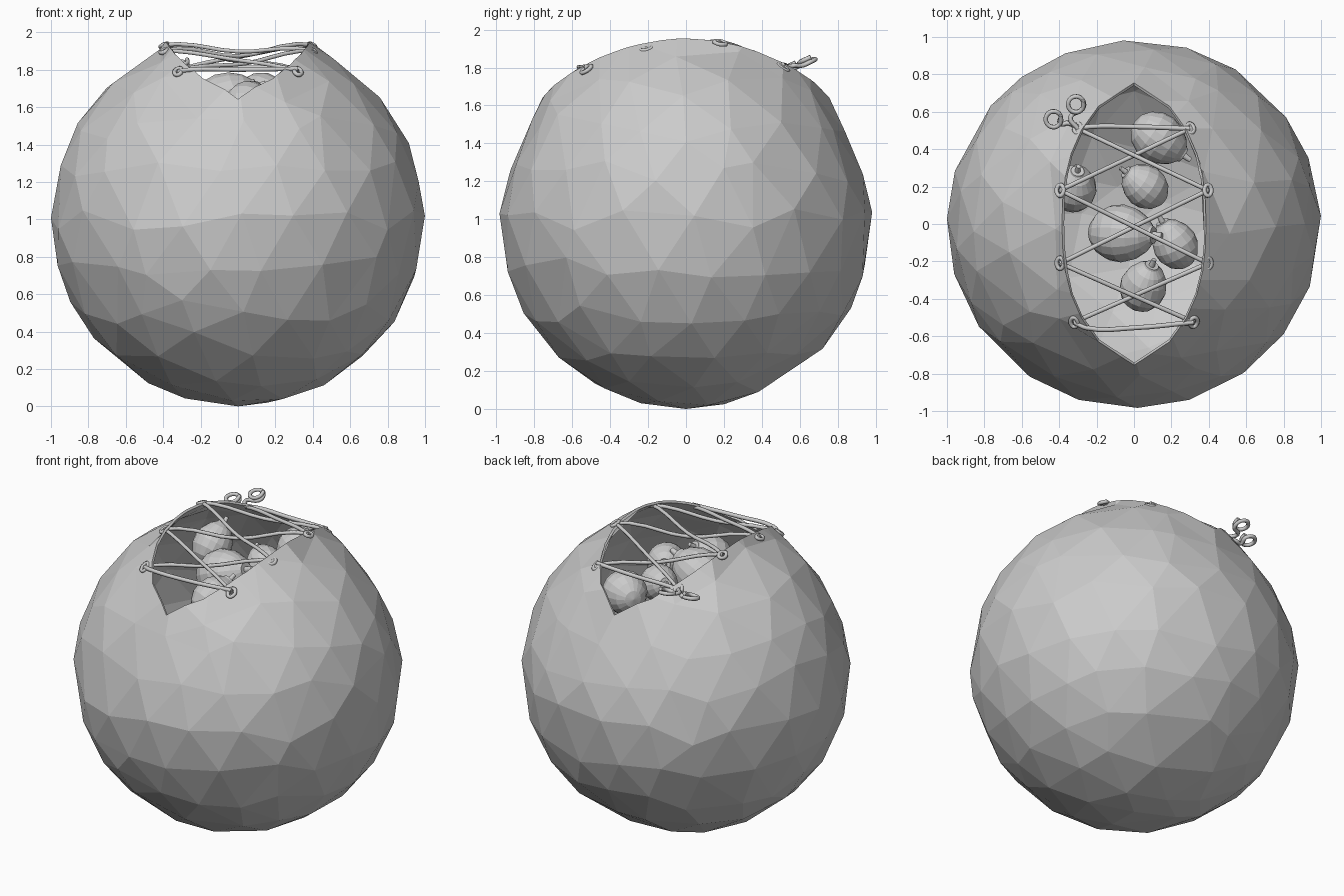
import bpy, bmesh, math, random
from mathutils import Vector

if "Cube" in bpy.data.objects:
    bpy.data.objects.remove(bpy.data.objects["Cube"])

random.seed(4)


def link(name, mesh):
    ob = bpy.data.objects.new(name, mesh)
    bpy.context.collection.objects.link(ob)
    return ob


def dome_z(x, y):
    return 1 + math.sqrt(max(0, 1 - x * x - (y / 0.985) ** 2))


def rim_z(x, y):
    return dome_z(x, y) + 0.03 * max(0, 1 - (y / 0.75) ** 2)


# --- round sack: slightly irregular low-poly ball, flattened front and back near the top ---
bm = bmesh.new()
bmesh.ops.create_icosphere(bm, subdivisions=3, radius=1)
for v in bm.verts:
    if abs(v.co.z) < 0.99:
        v.co += Vector([random.uniform(-0.06, 0.06) for _ in range(3)])
    v.co.normalize()
for i, size in ((0, 1.0), (1, 0.985), (2, 1.0)):
    m = max(abs(v.co[i]) for v in bm.verts)
    for v in bm.verts:
        v.co[i] *= size / m
for v in bm.verts:
    v.co.z += 1
    v.co.y *= 1 - 0.04 * math.exp(-((v.co.z - 1.42) / 0.22) ** 2)
mesh = bpy.data.meshes.new("sack")
bm.to_mesh(mesh)
bm.free()
sack = link("sack", mesh)

# --- pointed oval cutter for the mouth ---
ys = [-0.755 + 1.51 * i / 12 for i in range(13)]
half = lambda y: 0.385 * max(0, 1 - abs(y / 0.755) ** 2.5) ** 0.7
outline = [(half(y), y) for y in ys] + [(-half(y), y) for y in ys[-2:0:-1]]
bm = bmesh.new()
face = bm.faces.new([bm.verts.new((x, y, 0.9)) for x, y in outline])
ext = bmesh.ops.extrude_face_region(bm, geom=[face])
for g in ext["geom"]:
    if isinstance(g, bmesh.types.BMVert):
        g.co.z = 2.3
bmesh.ops.recalc_face_normals(bm, faces=bm.faces[:])
mesh = bpy.data.meshes.new("mouth_cutter")
bm.to_mesh(mesh)
bm.free()
cutter = link("mouth_cutter", mesh)
cutter.hide_render = True
mod = sack.modifiers.new("mouth", "BOOLEAN")
mod.object = cutter
mod.operation = 'DIFFERENCE'
mod.solver = 'EXACT'
deps = bpy.context.evaluated_depsgraph_get()
cut_mesh = bpy.data.meshes.new_from_object(sack.evaluated_get(deps))
sack.modifiers.clear()
sack.data = cut_mesh
bpy.data.objects.remove(cutter)

# remove the pit left by the cut, lift the lips, give the skin thickness
bm = bmesh.new()
bm.from_mesh(cut_mesh)
pit = [f for f in bm.faces
       if (f.calc_center_median() - Vector((0, 0, 1))).length < 0.87 or
       (abs(f.normal.z) < 0.02 and min(v.co.z for v in f.verts) < 0.95 and max(v.co.z for v in f.verts) > 1.5)]
bmesh.ops.delete(bm, geom=pit, context='FACES')
for v in {v for e in bm.edges if e.is_boundary for v in e.verts}:
    v.co.z = rim_z(v.co.x, v.co.y)
bm.to_mesh(cut_mesh)
bm.free()
sol = sack.modifiers.new("skin", "SOLIDIFY")
sol.thickness = 0.015
sol.offset = -1

# --- fruit: lathed egg body with collar and stem ---
PROFILE = [(0, -1), (0.38, -0.93), (0.72, -0.7), (0.95, -0.33), (1, 0.05), (0.88, 0.45),
           (0.62, 0.8), (0.33, 1.0), (0.3, 1.07), (0.13, 1.06), (0.1, 1.35), (0, 1.36)]


def fruit(name, loc, axis, r):
    n = 18
    bm = bmesh.new()
    rings = [[bm.verts.new((p * math.cos(2 * math.pi * k / n), p * math.sin(2 * math.pi * k / n), z))
              for k in range(n)] for p, z in PROFILE]
    for a, b in zip(rings, rings[1:]):
        for k in range(n):
            bm.faces.new((a[k], a[(k + 1) % n], b[(k + 1) % n], b[k]))
    bmesh.ops.remove_doubles(bm, verts=bm.verts[:], dist=1e-4)
    mesh = bpy.data.meshes.new(name)
    bm.to_mesh(mesh)
    bm.free()
    ob = link(name, mesh)
    ob.scale = (r, r, r * 1.15)
    ob.location = loc
    ob.rotation_euler = Vector(axis).to_track_quat('Z', 'Y').to_euler()


fruit("fruit_middle", (-0.07, -0.05, 1.63), (0.9, -0.05, 0.4), 0.155)
fruit("fruit_front", (0.05, -0.335, 1.61), (0.3, 0.75, 0.6), 0.125)
fruit("fruit_right", (0.22, -0.11, 1.61), (-0.45, 0.8, 0.3), 0.12)
fruit("fruit_centre_back", (0.06, 0.20, 1.63), (-0.8, 0.6, 0.4), 0.115)
fruit("fruit_back", (0.13, 0.46, 1.65), (0.8, -0.55, -0.1), 0.135)
fruit("fruit_left", (-0.32, 0.19, 1.67), (0.1, 0.5, 0.6), 0.12)


# --- laces ---
def cord(name, pts, r=0.012, cyclic=False):
    cu = bpy.data.curves.new(name, 'CURVE')
    cu.dimensions = '3D'
    cu.bevel_depth = r
    cu.bevel_resolution = 1
    cu.resolution_u = 4
    cu.use_fill_caps = True
    sp = cu.splines.new('BEZIER')
    sp.bezier_points.add(len(pts) - 1)
    for b, p in zip(sp.bezier_points, pts):
        b.co = p
        b.handle_left_type = b.handle_right_type = 'AUTO'
    sp.use_cyclic_u = cyclic
    return link(name, cu)


ROWS = [(0.32, -0.525, 1.79), (0.395, -0.21, 1.9), (0.395, 0.18, 1.93), (0.30, 0.51, 1.80)]
hole = lambda i, s: Vector((s * ROWS[i][0], ROWS[i][1], ROWS[i][2]))
for i in range(3):
    for s in (-1, 1):
        a, b = hole(i, s), hole(i + 1, -s)
        sag = Vector((0, 0, 0.012 * s - (0.03 if i == 1 else 0)))
        cord("lace_cross", [a, a.lerp(b, 0.1) + Vector((0, 0, 0.01)), a.lerp(b, 0.5) + sag,
                            a.lerp(b, 0.9) + Vector((0, 0, 0.01)), b])
for i, bow in ((0, -0.03), (3, 0.01)):
    a, b = hole(i, -1), hole(i, 1)
    cord("lace_bar", [a, a.lerp(b, 0.1) + Vector((0, bow, 0.01)),
                      a.lerp(b, 0.5) + Vector((0, bow, 0.01)), b + Vector((0, 0, 0.015))], 0.013)

# small loops where the lace passes through the skin
for i in range(4):
    for s in (-1, 1):
        c = hole(i, s)
        n = (c - Vector((0, 0, 1))).normalized()
        u = n.cross(Vector((1, 0, 0))).normalized()
        w = n.cross(u)
        cord("eyelet", [c + u * 0.03 * math.cos(t) + w * 0.02 * math.sin(t)
                        for t in (k * math.pi / 3 for k in range(6))], 0.012, True)

# loose curled lace ends at the back left
for name, mid, c, z in (("lace_end_side", (-0.35, 0.54), (-0.43, 0.56), 1.79),
                        ("lace_end_back", (-0.34, 0.57), (-0.31, 0.64), 1.82)):
    curl = [(c[0] + 0.042 * math.cos(t), c[1] + 0.042 * math.sin(t), z + 0.015 * math.sin(t) + 0.004 * k)
            for k, t in enumerate(-0.6 + j * math.pi / 3 for j in range(8))]
    cord(name, [hole(3, -1), (mid[0], mid[1], z - 0.01)] + curl, 0.013)
